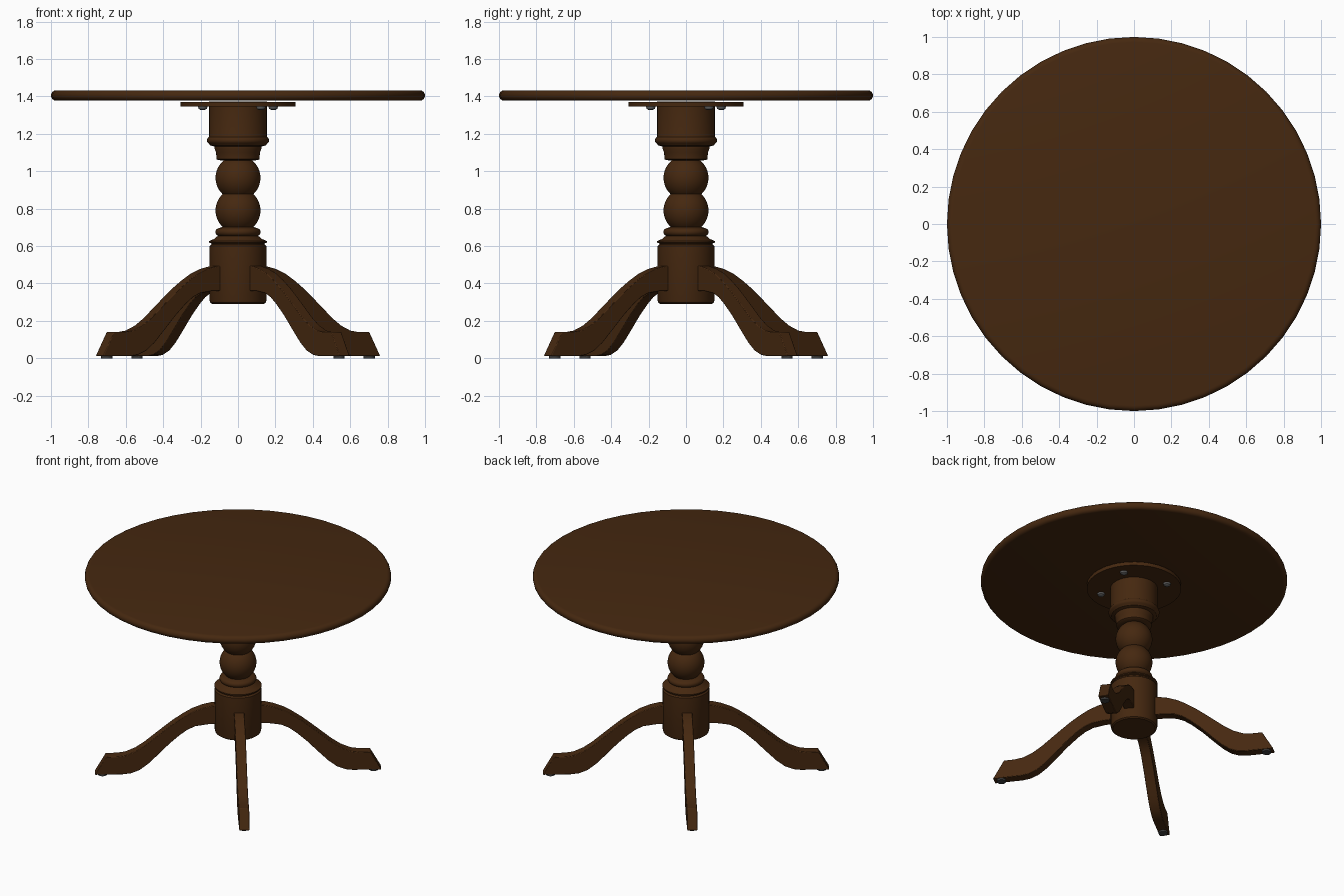
import bpy, bmesh, math
from mathutils import Matrix

cube = bpy.data.objects.get("Cube")
if cube:
    bpy.data.objects.remove(cube, do_unlink=True)


def material(name, colour):
    m = bpy.data.materials.new(name)
    m.use_nodes = True
    m.diffuse_color = (*colour, 1)
    m.node_tree.nodes["Principled BSDF"].inputs["Base Color"].default_value = (*colour, 1)
    return m


wood = material("dark brown wood", (0.06, 0.021, 0.005))
metal = material("grey metal", (0.13, 0.13, 0.13))
rubber = material("dark grey pad", (0.05, 0.05, 0.05))


def finish(name, bm, mat, angle=35):
    bmesh.ops.recalc_face_normals(bm, faces=bm.faces)
    mesh = bpy.data.meshes.new(name)
    bm.to_mesh(mesh)
    bm.free()
    mesh.materials.append(mat)
    obj = bpy.data.objects.new(name, mesh)
    bpy.context.collection.objects.link(obj)
    bpy.ops.object.select_all(action='DESELECT')
    obj.select_set(True)
    bpy.context.view_layer.objects.active = obj
    bpy.ops.object.shade_smooth_by_angle(angle=math.radians(angle))
    return obj


def lathe(name, profile, mat, sides=48, x=0, y=0):
    """Turn (radius, height) points around a vertical axis and cap both ends."""
    bm = bmesh.new()
    rings = [[bm.verts.new((x + r * math.cos(k * math.tau / sides),
                            y + r * math.sin(k * math.tau / sides), z))
              for k in range(sides)] for r, z in profile]
    for a, b in zip(rings, rings[1:]):
        for k in range(sides):
            n = (k + 1) % sides
            bm.faces.new((a[k], a[n], b[n], b[k]))
    bm.faces.new(rings[0])
    bm.faces.new(rings[-1])
    return finish(name, bm, mat)


def arc(centre_r, centre_z, radius, start, end, steps=10):
    """Profile points along an arc, angles in degrees from the horizontal."""
    angles = [math.radians(start + (end - start) * i / steps) for i in range(steps + 1)]
    return [(centre_r + radius * math.cos(a), centre_z + radius * math.sin(a)) for a in angles]


# Round top with a rolled edge, and the mounting plate under it
lathe("table_top", arc(0.972, 1.405, 0.028, -90, 90, 8), wood)
lathe("mounting_plate", [(0.308, 1.345), (0.308, 1.371)], wood)

# Turned column: base drum, ridge, bead, two balls, collar, upper drum
column = [(0.138, 0.29), (0.148, 0.297), (0.152, 0.31), (0.152, 0.6), (0.142, 0.608),
          (0.142, 0.614), (0.154, 0.618), (0.154, 0.626), (0.125, 0.64), (0.112, 0.652)]
column += arc(0.1, 0.675, 0.021, -75, 75, 6)
column += arc(0, 0.79, 0.12, -47, 46, 14)
column += arc(0, 0.965, 0.12, -47, 50, 14)
column += [(0.108, 1.06), (0.115, 1.065), (0.117, 1.1), (0.125, 1.12), (0.125, 1.132), (0.148, 1.138)]
column += arc(0.146, 1.165, 0.02, -60, 60, 6)
column += [(0.154, 1.19), (0.154, 1.374)]
lathe("column", column, wood)

# One S-curved leg as pairs of upper and lower outline points (radius, height)
LEG = [((0.11, 0.495), (0.11, 0.362)), ((0.17, 0.492), (0.2, 0.36)),
       ((0.23, 0.478), (0.28, 0.348)), ((0.295, 0.453), (0.33, 0.325)),
       ((0.355, 0.418), (0.38, 0.288)), ((0.42, 0.373), (0.45, 0.225)),
       ((0.48, 0.325), (0.53, 0.142)), ((0.55, 0.267), (0.59, 0.082)),
       ((0.61, 0.217), (0.645, 0.04)), ((0.67, 0.176), (0.7, 0.018)),
       ((0.735, 0.148), (0.75, 0.012)), ((0.79, 0.14), (0.83, 0.012)),
       ((0.862, 0.14), (0.935, 0.012))]
HALF_WIDTH = 0.034


def leg(name, angle):
    bm = bmesh.new()
    sections = []
    for (rt, zt), (rb, zb) in LEG:
        corners = ((rt, HALF_WIDTH, zt), (rt, -HALF_WIDTH, zt),
                   (rb, -HALF_WIDTH, zb), (rb, HALF_WIDTH, zb))
        sections.append([bm.verts.new(c) for c in corners])
    for a, b in zip(sections, sections[1:]):
        for k in range(4):
            n = (k + 1) % 4
            bm.faces.new((a[k], a[n], b[n], b[k]))
    bm.faces.new(sections[0])
    bm.faces.new(sections[-1])
    bm.transform(Matrix.Rotation(angle, 4, 'Z'))
    obj = finish(name, bm, wood)
    bevel = obj.modifiers.new("soft_edges", 'BEVEL')
    bevel.width = 0.004
    bevel.segments = 2
    bevel.limit_method = 'ANGLE'
    bevel.angle_limit = math.radians(50)


# Four legs with floor pads, and four screws in the plate
for i in range(4):
    a = math.radians(37.6 + 90 * i)
    leg(f"leg_{i + 1}", a)
    lathe(f"floor_pad_{i + 1}", [(0.03, 0), (0.03, 0.014)], rubber, 16,
          0.885 * math.cos(a), 0.885 * math.sin(a))
    s = math.radians(33 + 90 * i)
    lathe(f"plate_screw_{i + 1}", [(0.012, 1.328), (0.022, 1.334), (0.026, 1.347)], metal, 12,
          0.225 * math.cos(s), 0.225 * math.sin(s))
